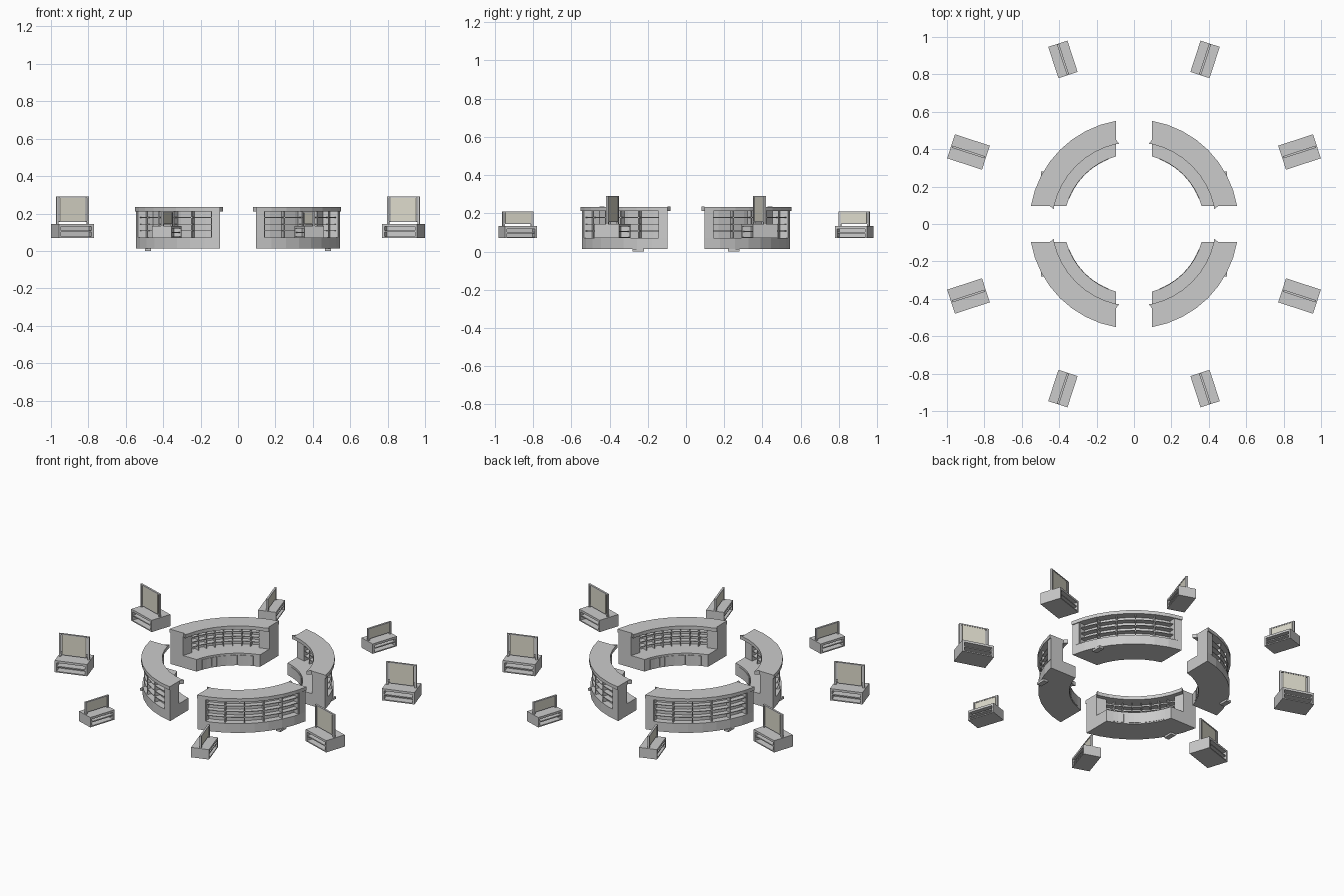
import bpy, bmesh
from math import asin, atan2, cos, sin, pi, radians
from mathutils import Matrix

if "Cube" in bpy.data.objects:
    bpy.data.objects.remove(bpy.data.objects["Cube"])

HALF_GAP = 0.097  # counters are cut parallel to the aisles


def finish(name, bm):
    bmesh.ops.recalc_face_normals(bm, faces=bm.faces)
    me = bpy.data.meshes.new(name)
    bm.to_mesh(me)
    bm.free()
    return me


def place(name, me, matrix):
    ob = bpy.data.objects.new(name, me)
    bpy.context.collection.objects.link(ob)
    ob.matrix_world = matrix
    return ob


def arc_point(r, t):
    a = asin(HALF_GAP / r)
    a += (pi / 2 - 2 * a) * t
    return r * cos(a), r * sin(a)


def arc_slab(bm, r0, r1, z0, z1, t0=0.0, t1=1.0, segs=8):
    """Curved block between two radii; t runs along one quarter counter."""
    rings = []
    for i in range(segs + 1):
        t = t0 + (t1 - t0) * i / segs
        rings.append([bm.verts.new((*arc_point(r, t), z))
                      for r, z in ((r0, z0), (r1, z0), (r1, z1), (r0, z1))])
    for a, b in zip(rings, rings[1:]):
        for k in range(4):
            bm.faces.new((a[k], a[(k + 1) % 4], b[(k + 1) % 4], b[k]))
    bm.faces.new(rings[0])
    bm.faces.new(rings[-1][::-1])


def box(bm, x0, x1, y0, y1, z0, z1):
    m = Matrix.Translation(((x0 + x1) / 2, (y0 + y1) / 2, (z0 + z1) / 2))
    m = m @ Matrix.Diagonal((x1 - x0, y1 - y0, z1 - z0, 1))
    bmesh.ops.create_cube(bm, size=1, matrix=m)


def shelving(bm, r0, r1, z0, z1, t0, t1, cols, rows):
    for j in range(1, rows):
        z = z0 + (z1 - z0) * j / rows
        arc_slab(bm, r0, r1, z - 0.002, z + 0.002, t0, t1)
    for i in range(cols + 1):
        t = t0 + (t1 - t0) * i / cols
        arc_slab(bm, r0, r1, z0, z1, t - 0.004, t + 0.004, 1)


counter = {}

# Base with inward ledge
bm = bmesh.new()
arc_slab(bm, 0.374, 0.553, 0.013, 0.072)
arc_slab(bm, 0.374, 0.512, 0.072, 0.09)
counter["counter_base"] = finish("counter_base", bm)

# Cupboard doors on the inner side of the base
bm = bmesh.new()
for i in range(10):
    arc_slab(bm, 0.371, 0.376, 0.02, 0.078, 0.1 + i * 0.08 + 0.004, 0.1 + i * 0.08 + 0.076, 1)
counter["cupboard_doors"] = finish("cupboard_doors", bm)

# End pillars and the wall between the two shelf sides
bm = bmesh.new()
for a, b, c in ((0, 0.07, 0.12), (1, 0.93, 0.88)):
    arc_slab(bm, 0.508, 0.553, 0.072, 0.214, a, b, 1)
    arc_slab(bm, 0.465, 0.508, 0.09, 0.214, a, c, 1)
arc_slab(bm, 0.504, 0.512, 0.072, 0.214)
counter["pillars_and_wall"] = finish("pillars_and_wall", bm)

# Shelves facing out and in
bm = bmesh.new()
shelving(bm, 0.512, 0.545, 0.072, 0.214, 0.07, 0.93, 5, 4)
counter["outer_shelves"] = finish("outer_shelves", bm)
bm = bmesh.new()
shelving(bm, 0.47, 0.504, 0.09, 0.214, 0.12, 0.88, 8, 4)
counter["inner_shelves"] = finish("inner_shelves", bm)

# Worktop, with a small pointed beak at each end of its inner edge
bm = bmesh.new()
arc_slab(bm, 0.438, 0.56, 0.212, 0.234)
for flip in (False, True):
    pts = [(0.097, 0.427), (0.08, 0.429), (0.097, 0.452)]
    if flip:
        pts = [(y, x) for x, y in pts]
    low = [bm.verts.new((x, y, 0.212)) for x, y in pts]
    high = [bm.verts.new((x, y, 0.236)) for x, y in pts]
    bm.faces.new(low)
    bm.faces.new(high)
    for k in range(3):
        n = (k + 1) % 3
        bm.faces.new((low[k], low[n], high[n], high[k]))
counter["worktop"] = finish("worktop", bm)

for q in range(4):
    for name, me in counter.items():
        place(f"{name}_{q + 1}", me, Matrix.Rotation(q * pi / 2, 4, 'Z'))

# Small feet under the counters
bm = bmesh.new()
box(bm, -0.016, 0.016, -0.03, 0.03, 0, 0.014)
foot = finish("counter_foot", bm)
for sx in (-1, 1):
    for sy in (-1, 1):
        place("counter_foot", foot, Matrix.Translation((0.48 * sx, 0.25 * sy, 0)))

# Display stands
beige = bpy.data.materials.new("beige_panel")
beige.diffuse_color = (0.72, 0.70, 0.60, 1)
beige.use_nodes = True
beige.node_tree.nodes["Principled BSDF"].inputs["Base Color"].default_value = beige.diffuse_color


def display_stand(name, length, width, z1, top, sign, panel, x, y, angle):
    z0, l, w, e = 0.07, length / 2, width / 2, 0.007
    mid = (z0 + z1) / 2
    # Open two-sided shelf box
    bm = bmesh.new()
    box(bm, -l, l, -w, w, z0, z0 + e)
    box(bm, -l, l, -w, w, z1 - 2 * e, z1)
    for s in (-1, 1):
        c = s * (l - 0.006)
        box(bm, c - 0.006, c + 0.006, -w, w, z0 + e, z1 - 2 * e)
    box(bm, -l + 0.012, l - 0.012, -w + 0.004, w - 0.004, mid - 0.006, mid + 0.001)
    box(bm, -l + 0.012, l - 0.012, -0.3 * w, 0.3 * w, z0 + e, z1 - 2 * e)
    body = finish(name + "_box", bm)
    # Sign posts and rails
    bm = bmesh.new()
    for s in (-1, 1):
        c = s * (sign - 0.006)
        box(bm, c - 0.006, c + 0.006, -0.006, 0.006, z1, top)
    box(bm, -sign + 0.012, sign - 0.012, -0.006, 0.006, top - 0.007, top)
    box(bm, -sign + 0.012, sign - 0.012, -0.004, 0.004, z1 + 0.01, z1 + 0.015)
    frame = finish(name + "_sign_frame", bm)
    # Sign panel
    bm = bmesh.new()
    box(bm, -panel, panel, -0.004, 0.004, z1 + 0.015, top - 0.007)
    board = finish(name + "_sign_panel", bm)
    board.materials.append(beige)
    for sx in (-1, 1):
        for sy in (-1, 1):
            a = atan2(sy * sin(angle), sx * cos(angle))
            m = Matrix.Translation((sx * x, sy * y, 0)) @ Matrix.Rotation(a, 4, 'Z')
            for me in (body, frame, board):
                place(me.name, me, m)


display_stand("tall_stand", 0.196, 0.135, 0.145, 0.29, 0.092, 0.072, 0.885, 0.385, radians(18))
display_stand("low_stand", 0.176, 0.108, 0.133, 0.21, 0.084, 0.07, 0.38, 0.88, radians(72))
